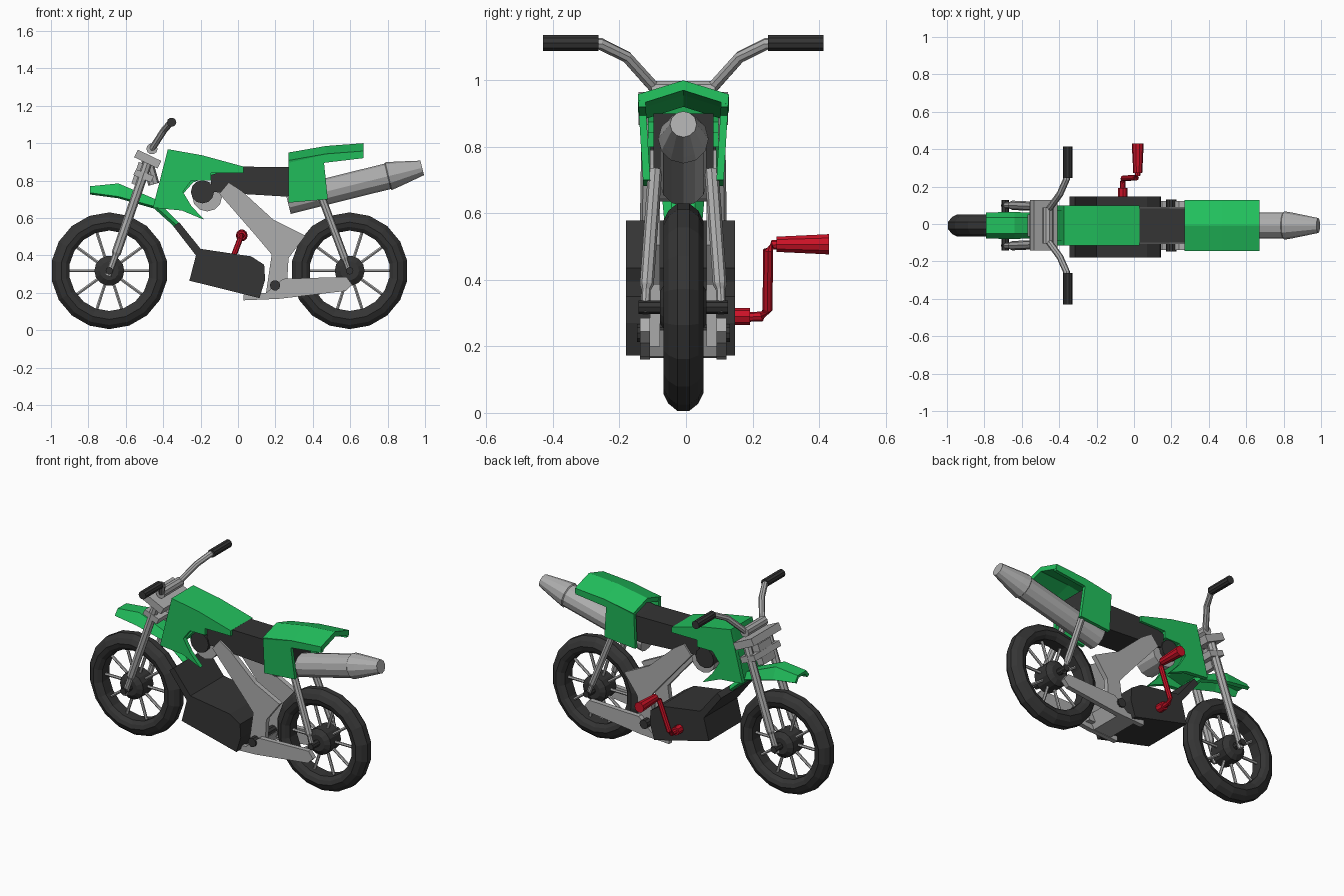
import bpy, bmesh, math
from mathutils import Vector

if "Cube" in bpy.data.objects:
    bpy.data.objects.remove(bpy.data.objects["Cube"])

CY = -0.008   # bike centre line in y


def material(name, rgb):
    m = bpy.data.materials.new(name)
    m.diffuse_color = (*rgb, 1)
    m.use_nodes = True
    m.node_tree.nodes["Principled BSDF"].inputs["Base Color"].default_value = m.diffuse_color
    return m


BLACK = material("dark rubber", (0.035, 0.035, 0.035))
GREY = material("silver metal", (0.42, 0.42, 0.42))
GREEN = material("green plastic", (0.016, 0.53, 0.11))
RED = material("red lever", (0.6, 0.006, 0.02))


def finish(name, bm, mat, fix=True):
    if fix:
        bmesh.ops.recalc_face_normals(bm, faces=bm.faces)
    me = bpy.data.meshes.new(name)
    bm.to_mesh(me)
    bm.free()
    me.materials.append(mat)
    ob = bpy.data.objects.new(name, me)
    ob.location.y = CY
    bpy.context.collection.objects.link(ob)
    return ob


def prism(name, pts, y0, y1, mat, lean=0):
    """Side profile of (x, z) points extruded from y0 to y1."""
    bm = bmesh.new()
    top = max(p[1] for p in pts)
    a, b = [[bm.verts.new((x, y + lean * (z - top), z)) for x, z in pts] for y in (y0, y1)]
    bm.faces.new(a)
    bm.faces.new(b[::-1])
    n = len(pts)
    for i in range(n):
        bm.faces.new((a[i], b[i], b[(i + 1) % n], a[(i + 1) % n]))
    return finish(name, bm, mat)


def pair(name, pts, y0, y1, mat, lean=0):
    prism(name + "_left", pts, y0, y1, mat, lean)
    prism(name + "_right", pts, -y0, -y1, mat, -lean)


def sweep(name, pts, radii, mat, n=8):
    """Round bar through points, with one radius or one per point."""
    pts = [Vector(p) for p in pts]
    if not isinstance(radii, (list, tuple)):
        radii = [radii] * len(pts)
    bm = bmesh.new()
    rings = []
    for i, p in enumerate(pts):
        t = (pts[min(i + 1, len(pts) - 1)] - pts[max(i - 1, 0)]).normalized()
        u = t.cross(Vector((0, 0, 1) if abs(t.z) < 0.9 else (1, 0, 0))).normalized()
        v = t.cross(u)
        rings.append([bm.verts.new(p + radii[i] * (u * math.cos(a) + v * math.sin(a)))
                      for a in (2 * math.pi * k / n for k in range(n))])
    for a, b in zip(rings, rings[1:]):
        for k in range(n):
            bm.faces.new((a[k], a[(k + 1) % n], b[(k + 1) % n], b[k]))
    bm.faces.new(rings[0])
    bm.faces.new(rings[-1])
    return finish(name, bm, mat)


def sheet(name, rows, mat, thick):
    """Open bent panel from rows of points, thickened downwards."""
    bm = bmesh.new()
    g = [[bm.verts.new(p) for p in r] for r in rows]
    for a, b in zip(g, g[1:]):
        for j in range(len(a) - 1):
            bm.faces.new((a[j], b[j], b[j + 1], a[j + 1]))
    ob = finish(name, bm, mat, False)
    mod = ob.modifiers.new("thickness", 'SOLIDIFY')
    mod.thickness = thick
    mod.offset = -1


def wheel(name, cx, cz):
    # tyre and rim: closed profile of (radius, y) turned about the axle
    prof = [(.312, -.018), (.312, .018), (.29, .045), (.26, .06), (.235, .052),
            (.215, .035), (.215, -.035), (.235, -.052), (.26, -.06), (.29, -.045)]
    bm = bmesh.new()
    n = 18
    rings = [[bm.verts.new((cx + r * math.sin(a), y, cz - r * math.cos(a))) for r, y in prof]
             for a in (2 * math.pi * k / n for k in range(n))]
    m = len(prof)
    for k in range(n):
        a, b = rings[k], rings[(k + 1) % n]
        for j in range(m):
            bm.faces.new((a[j], a[(j + 1) % m], b[(j + 1) % m], b[j]))
    finish(name + "_tyre", bm, BLACK)
    sweep(name + "_hub", [(cx, y, cz) for y in (-.07, -.05, .05, .07)], [.05, .08, .08, .05], BLACK, 14)
    sweep(name + "_axle", [(cx, -.135, cz), (cx, .135, cz)], .02, BLACK, 8)
    for k in range(10):
        a = 2 * math.pi * (k + .5) / 10
        s, c = math.sin(a), math.cos(a)
        sweep(f"{name}_spoke_{k}", [(cx + .06 * s, 0, cz + .06 * c), (cx + .225 * s, 0, cz + .225 * c)],
              .009, GREY, 6)


wheel("front_wheel", -.688, .318)
wheel("rear_wheel", .597, .318)

# front fork, rear shocks, handlebar halves
for s, side in ((1, "left"), (-1, "right")):
    sweep("fork_" + side, [(-.695, s * .108, .29), (-.655, s * .108, .40), (-.65, s * .108, .415),
                           (-.475, s * .1, .92)], [.018, .018, .025, .025], GREY)
    sweep("shock_" + side, [(.6, s * .115, .3), (.575, s * .112, .37), (.57, s * .11, .385),
                            (.44, s * .085, .73)], [.014, .014, .021, .021], GREY)
    sweep("handlebar_" + side, [(-.46, s * .08, .97), (-.395, s * .17, 1.07),
                                (-.36, s * .25, 1.11), (-.355, s * .3, 1.11)], .018, GREY)
    sweep("grip_" + side, [(-.355, s * .255, 1.112), (-.355, s * .422, 1.112)], .025, BLACK, 10)
sweep("handlebar_clamp", [(-.46, -.095, .97), (-.46, .095, .97)], .03, GREY, 10)

# triple clamps, steering stem and front plate
prism("upper_clamp", [(-.555, .925), (-.535, .965), (-.41, .905), (-.43, .865)], -.135, .135, GREY)
prism("lower_clamp", [(-.56, .83), (-.545, .86), (-.45, .825), (-.465, .79)], -.125, .125, GREY)
prism("front_plate", [(-.57, .785), (-.53, .9), (-.485, .88), (-.53, .77)], -.06, .06, GREY)
sweep("steering_stem", [(-.45, 0, .78), (-.49, 0, .92)], .03, GREY)

# tank and shrouds
prism("tank", [(-.375, .968), (-.19, .935), (.03, .875), (.03, .845), (-.14, .83), (-.24, .79),
               (-.32, .70), (-.44, .67)], -.08, .08, GREEN)
pair("shroud", [(-.375, .968), (-.19, .935), (.03, .875), (.03, .842), (-.145, .842), (-.145, .8),
                (-.25, .8), (-.295, .74), (-.25, .665), (-.18, .59), (-.3, .64), (-.455, .655)],
     .08, .106, GREEN)

# front fender
sheet("front_fender", [[(x, -w, e), (x, -w * .6, r), (x, w * .6, r), (x, w, e)] for x, r, e, w in
                       ((-.79, .77, .735, .07), (-.64, .785, .715, .072),
                        (-.44, .7, .66, .065), (-.315, .575, .55, .055))], GREEN, .02)

# seat
prism("seat", [(-.145, .74), (-.145, .83), (.0, .875), (.28, .872), (.44, .9), (.44, .73),
               (.25, .715), (0, .73)], -.09, .09, BLACK)

# tail cowl: peaked roof and leaning side panels
sheet("tail_roof", [[(x, -.137, z - .042), (x, 0, z), (x, .137, z - .042)]
                    for x, z in ((.27, .95), (.47, .985), (.67, 1.0))], GREEN, .03)
pair("tail_side", [(.27, .908), (.47, .943), (.67, .958), (.67, .92), (.46, .895), (.48, .7),
                   (.27, .682)], .115, .137, GREEN, .06)

# exhaust silencer with tapered tip
sweep("exhaust", [(.265, 0, .69), (.8, 0, .823), (.805, 0, .824), (.85, 0, .835), (.985, 0, .868)],
      [.07, .07, .076, .068, .04], GREY, 12)

# air intake under the shroud
sweep("intake_body", [(-.165, -.075, .715), (-.165, .075, .715)], .08, GREY, 12)
sweep("intake_cap", [(-.19, -.098, .74), (-.19, .098, .74)], .062, BLACK, 12)

# frame plates, swingarm and pivot
pair("frame", [(-.1, .73), (-.05, .79), (.02, .745), (.19, .59), (.36, .505), (.27, .385),
               (.26, .2), (.15, .2), (.18, .405), (.1, .5)], .07, .1, GREY)
pair("swingarm", [(.03, .16), (.22, .168), (.575, .21), (.61, .245), (.58, .285), (.24, .275),
                  (.15, .2), (.03, .19)], .1, .13, GREY)
prism("swingarm_bridge", [(.08, .165), (.2, .17), (.24, .25), (.15, .2)], -.1, .1, GREY)
sweep("pivot", [(.198, -.14, .24), (.198, .14, .24)], .028, BLACK, 10)

# engine block with raised front guard
prism("engine", [(-.26, .265), (-.225, .4), (-.345, .555), (-.315, .578), (-.2, .435), (.07, .395),
                 (.14, .35), (.145, .27), (.115, .172)], -.172, .155, BLACK)

# kick starter
sweep("lever_boss", [(-.06, .14, .29), (-.06, .2, .29)], .026, RED, 8)
sweep("lever_arm", [(-.06, .18, .288), (-.06, .235, .29), (-.057, .253, .31), (.012, .255, .49),
                    (.02, .27, .505), (.02, .3, .507)], .015, RED, 8)
sweep("lever_pedal", [(.02, .28, .507), (.02, .438, .507)], [.024, .032], RED, 10)
